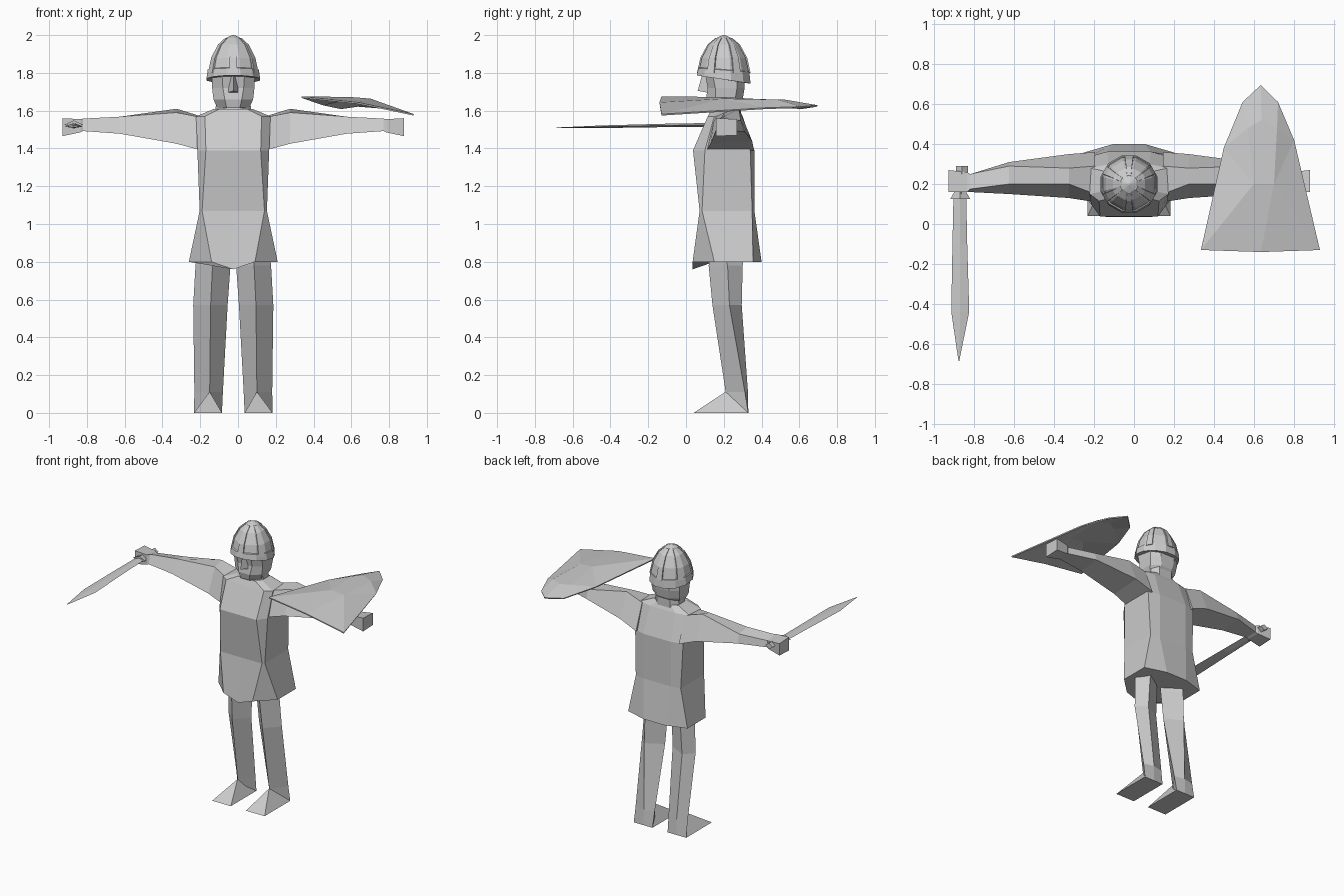
import bpy, bmesh, math
from mathutils import Vector

CX = -0.025   # body centre line
HY = 0.20     # helmet centre depth

grey = bpy.data.materials.new("plain_grey")
grey.diffuse_color = (0.6, 0.6, 0.6, 1)


def make(name, verts, faces):
    bm = bmesh.new()
    vs = [bm.verts.new(v) for v in verts]
    for f in faces:
        bm.faces.new([vs[i] for i in f])
    bmesh.ops.remove_doubles(bm, verts=bm.verts, dist=0.0005)
    bmesh.ops.recalc_face_normals(bm, faces=bm.faces)
    me = bpy.data.meshes.new(name)
    bm.to_mesh(me)
    bm.free()
    me.materials.append(grey)
    ob = bpy.data.objects.new(name, me)
    bpy.context.collection.objects.link(ob)
    return ob


def loft(name, rings):
    """Skin equal-length rings of points and cap both ends."""
    n = len(rings[0])
    verts = [p for r in rings for p in r]
    faces = [(k * n + i, k * n + (i + 1) % n, (k + 1) * n + (i + 1) % n, (k + 1) * n + i)
             for k in range(len(rings) - 1) for i in range(n)]
    faces += [tuple(range(n)), tuple(range(len(verts) - n, len(verts)))]
    return make(name, verts, faces)


def body_ring(z, fw, fy, sw, sfy, sby, bw, by, dip=0.0):
    """Nine-point section: front edge with centre point, sides, back edge."""
    return [(CX - fw, fy, z), (CX, fy, z - dip), (CX + fw, fy, z), (CX + sw, sfy, z),
            (CX + sw, sby, z), (CX + bw, by, z), (CX - bw, by, z), (CX - sw, sby, z),
            (CX - sw, sfy, z)]


# Tunic: hem, waist, chest, shoulders, collar
loft("tunic", [
    body_ring(0.80, 0.115, 0.035, 0.235, 0.15, 0.355, 0.08, 0.40, 0.04),
    body_ring(1.07, 0.165, 0.072, 0.178, 0.085, 0.35, 0.11, 0.362),
    body_ring(1.39, 0.145, 0.037, 0.190, 0.10, 0.34, 0.11, 0.362),
    body_ring(1.57, 0.150, 0.115, 0.197, 0.15, 0.28, 0.10, 0.300),
    body_ring(1.61, 0.070, 0.135, 0.100, 0.17, 0.26, 0.05, 0.280),
])

# Arms with hands: x offset, then (y, z) of bottom front, bottom back, top back, top front
ARM = [
    (0.17, (0.11, 1.39), (0.36, 1.39), (0.29, 1.57), (0.15, 1.565)),
    (0.30, (0.13, 1.425), (0.35, 1.44), (0.28, 1.61), (0.20, 1.59)),
    (0.60, (0.15, 1.478), (0.31, 1.49), (0.29, 1.55), (0.20, 1.568)),
    (0.795, (0.16, 1.492), (0.25, 1.492), (0.25, 1.54), (0.175, 1.558)),
    (0.81, (0.16, 1.485), (0.255, 1.485), (0.26, 1.545), (0.16, 1.555)),
    (0.905, (0.16, 1.465), (0.27, 1.47), (0.27, 1.555), (0.16, 1.56)),
]
# Legs with feet: z, then (x offset, y) of front, outer, back, inner
LEG = [
    (0.86, (0.10, 0.13), (0.19, 0.20), (0.13, 0.31), (0.02, 0.22)),
    (0.78, (0.11, 0.12), (0.20, 0.22), (0.14, 0.30), (0.015, 0.22)),
    (0.57, (0.12, 0.14), (0.212, 0.23), (0.15, 0.295), (0.03, 0.23)),
    (0.11, (0.125, 0.21), (0.206, 0.312), (0.13, 0.328), (0.055, 0.312)),
    (0.0, (0.125, 0.20), (0.208, 0.33), (0.13, 0.33), (0.06, 0.33)),
]
for side, s in (("right", -1), ("left", 1)):
    loft(side + "_arm", [[(CX + s * r[0], y, z) for y, z in r[1:]] for r in ARM])
    loft(side + "_leg", [[(CX + s * x, y, r[0]) for x, y in r[1:]] for r in LEG])
    # foot wedge rising to the ankle
    foot = [(0.208, 0.04, 0), (0.06, 0.04, 0), (0.06, 0.33, 0), (0.208, 0.33, 0),
            (0.125, 0.21, 0.112)]
    make(side + "_foot", [(CX + s * x, y, z) for x, y, z in foot],
         [(0, 1, 2, 3), (0, 1, 4), (1, 2, 4), (2, 3, 4), (3, 0, 4)])


def head_ring(z, w, fw, fy, by, fdy=0.04):
    return [(CX - fw, fy, z), (CX + fw, fy, z), (CX + w, fy + fdy, z),
            (CX + w, by - 0.04, z), (CX + fw, by, z), (CX - fw, by, z),
            (CX - w, by - 0.04, z), (CX - w, fy + fdy, z)]


# Neck and head
loft("neck", [head_ring(1.57, 0.10, 0.05, 0.14, 0.29), head_ring(1.68, 0.085, 0.05, 0.15, 0.29)])
loft("head", [
    head_ring(1.615, 0.085, 0.035, 0.115, 0.27, 0.06),
    head_ring(1.66, 0.105, 0.045, 0.105, 0.30, 0.05),
    head_ring(1.72, 0.112, 0.055, 0.115, 0.31, 0.04),
    head_ring(1.80, 0.115, 0.06, 0.10, 0.31, 0.04),
])
make("nose", [(CX - 0.03, 0.118, 1.695), (CX + 0.03, 0.118, 1.695), (CX, 0.062, 1.705),
              (CX - 0.012, 0.11, 1.79), (CX + 0.012, 0.11, 1.79), (CX, 0.085, 1.79)],
     [(0, 1, 2), (0, 2, 5, 3), (2, 1, 4, 5), (0, 3, 4, 1), (3, 5, 4)])


def circle(z, r, n=12, tilt=0.0):
    """Ring round the helmet axis; tilt lowers the back."""
    out = []
    for i in range(n):
        a = 2 * math.pi * (i + 0.5) / n
        out.append((CX + r * math.cos(a), HY + r * math.sin(a), z - tilt * math.sin(a)))
    return out


# Helmet dome, brow band and raised ribs
DOME = [(1.80, 0.138), (1.88, 0.120), (1.95, 0.082), (1.985, 0.040), (2.0, 0.006)]
loft("helmet_dome", [circle(z, r) for z, r in DOME])
loft("helmet_band", [circle(1.765, 0.140, tilt=0.022), circle(1.765, 0.147, tilt=0.022),
                     circle(1.815, 0.140, tilt=0.01), circle(1.82, 0.130, tilt=0.01)])
for k in range(6):
    a = math.radians(-90 + 60 * k)
    out, tan = Vector((math.cos(a), math.sin(a), 0)), Vector((-math.sin(a), math.cos(a), 0))
    rings = []
    for (z, r), w in zip(DOME[:4], (0.022, 0.019, 0.014, 0.010)):
        c = Vector((CX, HY, z))
        rings.append([c + out * (r + d) + tan * t
                      for d, t in ((-0.02, -w), (0.004, -w), (0.004, w), (-0.02, w))])
    loft("helmet_rib_%d" % (k + 1), rings)

# Shield: rim points round a raised middle
RIM = [(0.335, -0.13, 1.672), (0.635, -0.14, 1.640), (0.93, -0.13, 1.578), (0.80, 0.42, 1.612),
       (0.72, 0.61, 1.618), (0.635, 0.695, 1.625), (0.545, 0.61, 1.612), (0.45, 0.38, 1.632)]
INNER = [(0.60, 0.20, 1.668), (0.70, 0.20, 1.660), (0.715, 0.48, 1.655), (0.64, 0.52, 1.655),
         (0.57, 0.48, 1.652)]
shield = make("shield", RIM + INNER,
              [(0, 1, 8), (1, 9, 8), (1, 2, 9), (2, 3, 9), (3, 10, 9), (3, 4, 10), (4, 5, 11, 10),
               (5, 6, 12, 11), (6, 7, 12), (7, 8, 12), (7, 0, 8), (8, 9, 10, 11, 12)])
mod = shield.modifiers.new("thickness", 'SOLIDIFY')
mod.thickness, mod.offset = 0.008, 0


def bar(name, sections):
    """Flat bar along y: each section is y, x centre, half width, z, half height."""
    loft(name, [[(x - w, y, z), (x, y, z + h), (x + w, y, z), (x, y, z - h)]
                for y, x, w, z, h in sections])


# Sword
bar("sword_blade", [(0.14, -0.872, 0.032, 1.525, 0.010), (-0.10, -0.872, 0.037, 1.522, 0.009),
                    (-0.44, -0.870, 0.045, 1.515, 0.007), (-0.685, -0.877, 0.002, 1.510, 0.001)])
bar("sword_guard", [(0.125, -0.87, 0.050, 1.526, 0.022), (0.16, -0.87, 0.030, 1.526, 0.022)])
bar("sword_grip", [(0.15, -0.865, 0.018, 1.527, 0.018), (0.27, -0.862, 0.018, 1.527, 0.018)])
bar("sword_pommel", [(0.25, -0.862, 0.030, 1.527, 0.022), (0.29, -0.862, 0.030, 1.527, 0.022)])
